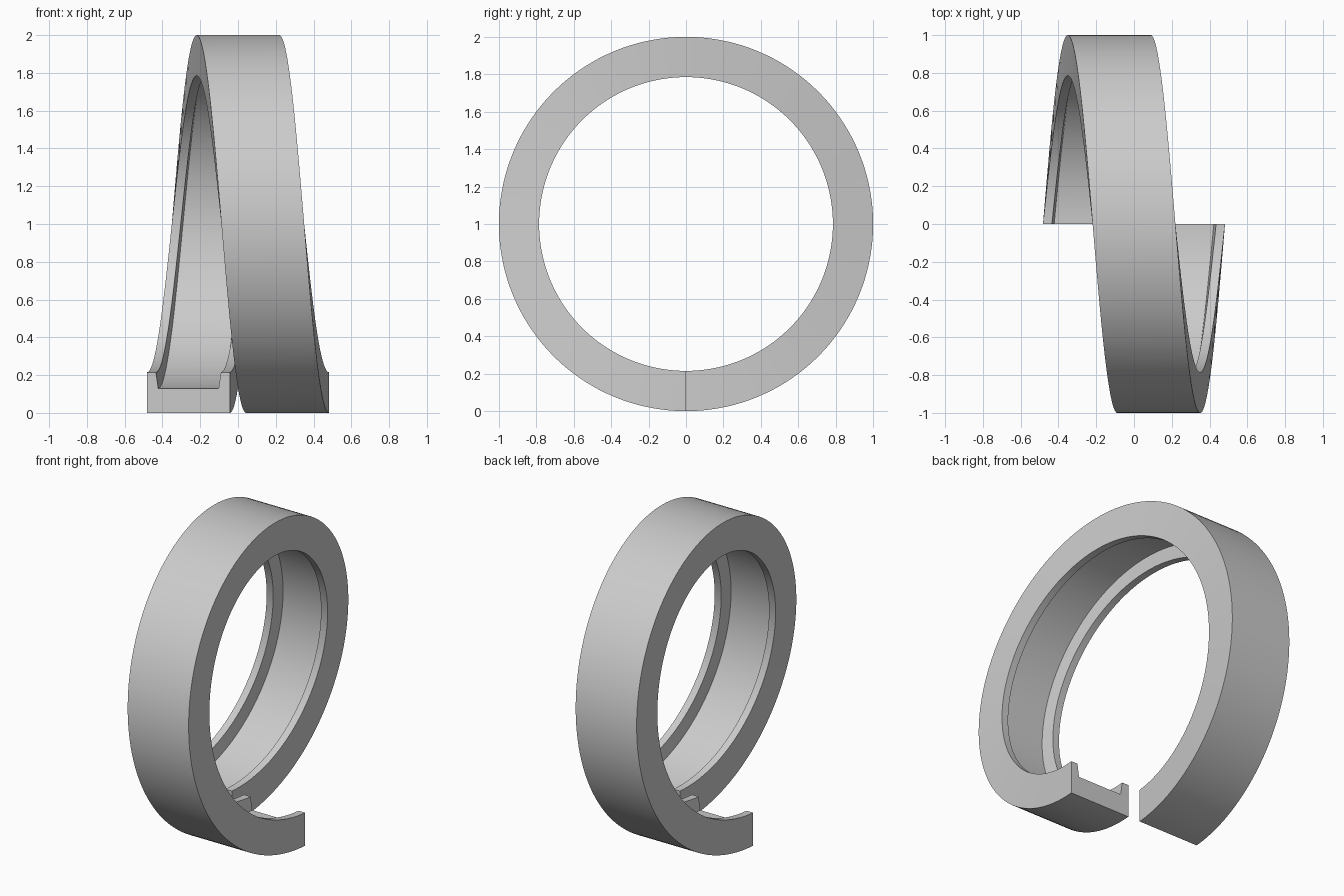
import bpy, bmesh, math

if "Cube" in bpy.data.objects:
    bpy.data.objects.remove(bpy.data.objects["Cube"])

SEGMENTS = 144
PITCH = 0.525          # sideways travel in one full turn
CENTRE_Z = 1.0

# U-shaped cross-section: (sideways offset, radius), open towards the axis
half = [(0.219, 1.0), (0.219, 0.785), (0.172, 0.785), (0.160, 0.87)]
profile = half + [(-x, r) for x, r in reversed(half)]

# One turn of the channel swept along a helix around the x axis
bm = bmesh.new()
rings = []
for i in range(SEGMENTS + 1):
    t = i / SEGMENTS
    a = 2 * math.pi * t
    shift = PITCH * (t - 0.5)
    rings.append([bm.verts.new((shift + x, r * math.sin(a), CENTRE_Z - r * math.cos(a)))
                  for x, r in profile])

n = len(profile)
for r0, r1 in zip(rings, rings[1:]):
    for j in range(n):
        k = (j + 1) % n
        bm.faces.new((r0[j], r0[k], r1[k], r1[j]))

# End caps: two walls and the floor
for ring in (rings[0], rings[-1]):
    bm.faces.new(ring)

bmesh.ops.recalc_face_normals(bm, faces=bm.faces)
mesh = bpy.data.meshes.new("spiral_channel_ring")
bm.to_mesh(mesh)
bm.free()
ring_obj = bpy.data.objects.new("spiral_channel_ring", mesh)
bpy.context.collection.objects.link(ring_obj)

# Smooth along the sweep, crisp at the profile edges
bpy.context.view_layer.objects.active = ring_obj
ring_obj.select_set(True)
bpy.ops.object.shade_smooth_by_angle(angle=math.radians(30))
